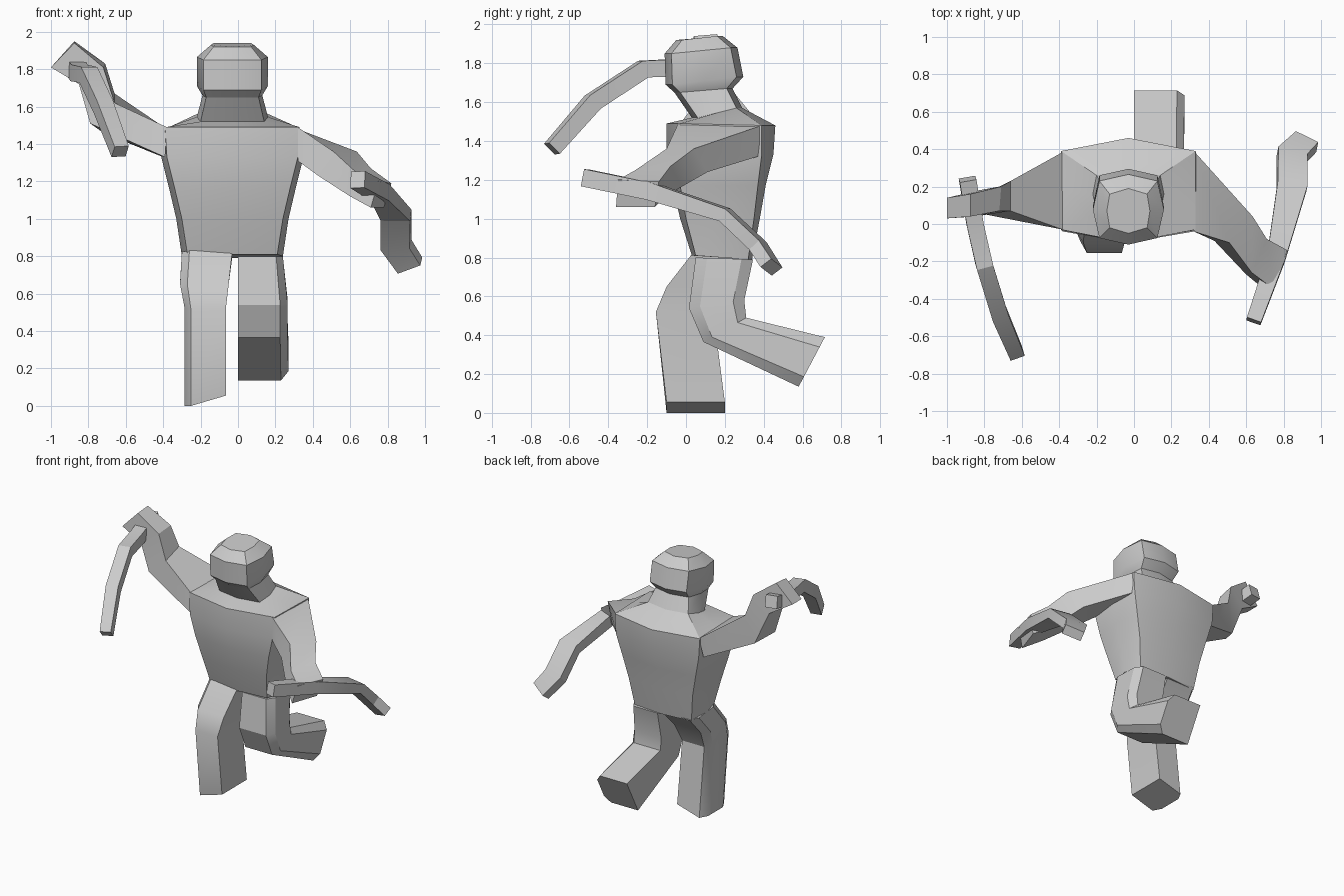
import bpy
import bmesh
import math
from mathutils import Vector

default_cube = bpy.data.objects.get("Cube")
if default_cube:
    bpy.data.objects.remove(default_cube, do_unlink=True)

# One plain grey clay for the whole figure
clay = bpy.data.materials.new("grey clay")
clay.use_nodes = True
grey = (0.6, 0.6, 0.6, 1)
clay.diffuse_color = grey
clay.node_tree.nodes["Principled BSDF"].inputs["Base Color"].default_value = grey


def loft(name, rings, smooth_angle=30):
    """Skin a list of equal-length point rings and cap both ends."""
    bm = bmesh.new()
    loops = [[bm.verts.new(point) for point in ring] for ring in rings]
    count = len(loops[0])
    for lower, upper in zip(loops, loops[1:]):
        for i in range(count):
            j = (i + 1) % count
            bm.faces.new((lower[i], lower[j], upper[j], upper[i]))
    bm.faces.new(loops[0])
    bm.faces.new(loops[-1])
    bmesh.ops.recalc_face_normals(bm, faces=bm.faces)
    mesh = bpy.data.meshes.new(name)
    bm.to_mesh(mesh)
    bm.free()
    mesh.materials.append(clay)
    part = bpy.data.objects.new(name, mesh)
    bpy.context.collection.objects.link(part)
    bpy.ops.object.select_all(action="DESELECT")
    part.select_set(True)
    bpy.context.view_layer.objects.active = part
    bpy.ops.object.shade_smooth_by_angle(angle=math.radians(smooth_angle))
    return part


def trunk_ring(half, side, front, front_z, back, back_z, bulge):
    """Eight-sided body section, tilted from front to back."""
    centre = -0.03
    middle, middle_z = (front + back) / 2, (front_z + back_z) / 2
    return [
        (centre - half, front, front_z),
        (centre, front - bulge, front_z),
        (centre + half, front, front_z),
        (centre + half + side, middle, middle_z),
        (centre + half, back, back_z),
        (centre, back + bulge, back_z),
        (centre - half, back, back_z),
        (centre - half - side, middle, middle_z),
    ]


def leg_ring(inner, outer, front, back, inner_lift=0):
    """Six-sided leg section with the outer corners chamfered."""
    front, back = Vector((0, *front)), Vector((0, *back))
    across = Vector((1, 0, 0))
    lift = Vector((0, 0, inner_lift))
    chamfer = inner + (outer - inner) * 0.85
    return [
        front + across * inner + lift,
        front + across * chamfer,
        front.lerp(back, 0.2) + across * outer,
        front.lerp(back, 0.8) + across * outer,
        back + across * chamfer,
        back + across * inner + lift,
    ]


def sweep(name, path, sizes, side):
    """Sweep a rectangular section along a path of points."""
    points = [Vector(p) for p in path]
    rings = []
    for i, point in enumerate(points):
        before = points[max(i - 1, 0)]
        after = points[min(i + 1, len(points) - 1)]
        along = (after - before).normalized()
        up = along.cross(Vector(side)).normalized()
        across = up.cross(along)
        wide, thick = sizes[i]
        rings.append([point + across * wide * a + up * thick * b
                      for a, b in ((-1, -1), (1, -1), (1, 1), (-1, 1))])
    return loft(name, rings, smooth_angle=25)


# Torso from hips to shoulders, closing in at the neck base
neck_base = trunk_ring(0.17, 0.02, 0.06, 1.52, 0.26, 1.57, 0.03)
loft("torso", [
    trunk_ring(0.24, 0.03, 0.05, 0.81, 0.32, 0.79, 0.02),
    trunk_ring(0.27, 0.03, 0.0, 1.0, 0.35, 1.0, 0.03),
    trunk_ring(0.31, 0.03, -0.03, 1.17, 0.37, 1.17, 0.04),
    trunk_ring(0.35, 0.03, -0.04, 1.33, 0.39, 1.33, 0.06),
    trunk_ring(0.36, 0, -0.03, 1.49, 0.39, 1.48, 0.07),
    neck_base,
])

# Neck leaning forward into a blocky head
neck_top = trunk_ring(0.14, 0.02, -0.03, 1.65, 0.21, 1.67, 0.03)
loft("neck", [neck_base, neck_top])
loft("head", [
    neck_top,
    trunk_ring(0.155, 0.035, -0.07, 1.69, 0.26, 1.73, 0.035),
    trunk_ring(0.155, 0.035, -0.075, 1.85, 0.23, 1.88, 0.035),
    trunk_ring(0.1, 0.015, -0.02, 1.92, 0.16, 1.94, 0.03),
])

# Standing leg: bottom edge rises toward the inner side
loft("right_leg", [
    leg_ring(-0.03, -0.3, (0.04, 0.83), (0.33, 0.8)),
    leg_ring(-0.05, -0.31, (-0.1, 0.65), (0.21, 0.66)),
    leg_ring(-0.065, -0.285, (-0.155, 0.52), (0.14, 0.52)),
    leg_ring(-0.065, -0.285, (-0.1, 0), (0.2, 0), 0.055),
])

# Raised leg: knee bent, shin kicked out behind
loft("left_leg", [
    leg_ring(0, 0.24, (0.05, 0.8), (0.345, 0.79)),
    leg_ring(0, 0.265, (0.015, 0.54), (0.3, 0.58)),
    leg_ring(0, 0.265, (0.09, 0.365), (0.31, 0.49)),
    leg_ring(0, 0.27, (0.58, 0.135), (0.715, 0.39)),
])

# Arms: shoulder, elbow, wrist and fist sections
loft("left_arm", [
    [(0.32, 0.39, 1.48), (0.32, -0.04, 1.49), (0.32, -0.04, 1.31), (0.33, 0.37, 1.32)],
    [(0.635, 0.04, 1.36), (0.51, -0.1, 1.36), (0.43, -0.09, 1.23), (0.55, 0.11, 1.24)],
    [(0.71, -0.08, 1.27), (0.63, -0.26, 1.25), (0.6, -0.27, 1.12), (0.67, -0.1, 1.12)],
    [(0.82, -0.14, 1.19), (0.75, -0.35, 1.2), (0.71, -0.36, 1.06), (0.78, -0.16, 1.06)],
])
loft("right_arm", [
    [(-0.38, 0.385, 1.48), (-0.38, -0.03, 1.49), (-0.39, -0.02, 1.33), (-0.4, 0.36, 1.33)],
    [(-0.66, 0.23, 1.67), (-0.66, 0.07, 1.62), (-0.79, 0.05, 1.51), (-0.72, 0.2, 1.46)],
    [(-0.71, 0.2, 1.83), (-0.72, 0.07, 1.81), (-0.85, 0.04, 1.72), (-0.83, 0.18, 1.71)],
    [(-0.875, 0.16, 1.95), (-0.875, 0.04, 1.94), (-1, 0.03, 1.81), (-1, 0.14, 1.81)],
])

# Curved blades passing through each fist
sweep("left_blade",
      [(0.64, -0.52, 1.21), (0.76, -0.18, 1.14), (0.845, 0.2, 1.02),
       (0.845, 0.37, 0.86), (0.92, 0.44, 0.75)],
      [(0.04, 0.045), (0.05, 0.045), (0.08, 0.035), (0.08, 0.035), (0.07, 0.035)],
      side=(1, -0.2, 0))
sweep("right_blade",
      [(-0.89, 0.24, 1.84), (-0.85, 0.0, 1.78), (-0.8, -0.22, 1.77),
       (-0.72, -0.48, 1.6), (-0.63, -0.69, 1.36)],
      [(0.045, 0.045)] * 4 + [(0.04, 0.04)],
      side=(1, 0.3, 0))
